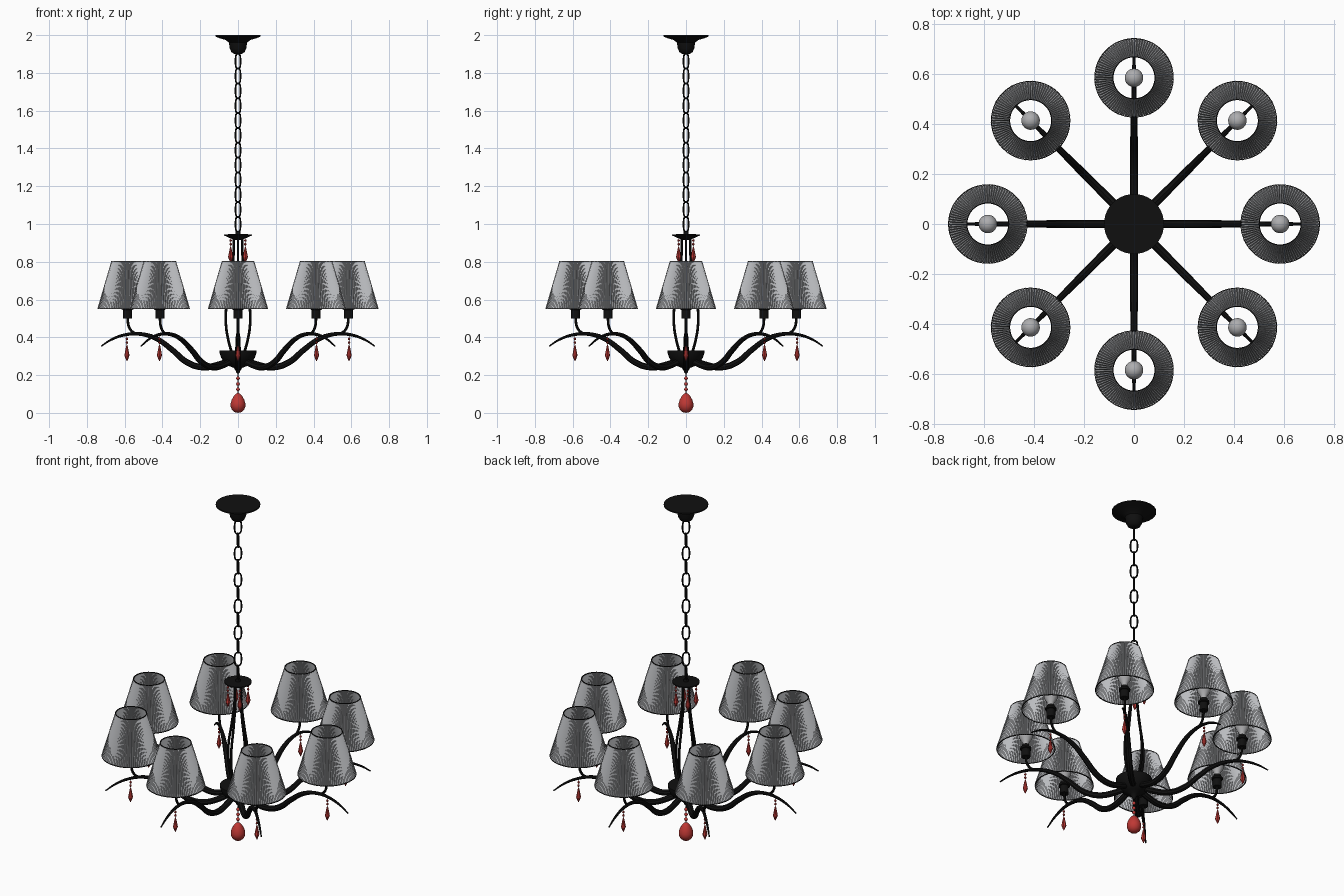
import bpy, bmesh
from math import pi, sin, cos, radians
from mathutils import Vector

cube = bpy.data.objects.get("Cube")
if cube:
    bpy.data.objects.remove(cube, do_unlink=True)


def material(name, rgb, rough=0.5):
    m = bpy.data.materials.new(name)
    m.use_nodes = True
    m.diffuse_color = (*rgb, 1)
    bsdf = next(n for n in m.node_tree.nodes if n.type == 'BSDF_PRINCIPLED')
    bsdf.inputs["Base Color"].default_value = (*rgb, 1)
    bsdf.inputs["Roughness"].default_value = rough
    return m


BLACK = material("black metal", (0.005, 0.005, 0.005))
RED = material("red glass", (0.52, 0.04, 0.035))
SHADE = material("grey pleated fabric", (0.5, 0.51, 0.53))
BULB = material("bulb glass", (0.42, 0.42, 0.43))


def finish(name, mesh, mat, smooth):
    mesh.materials.clear()
    mesh.materials.append(mat)
    for p in mesh.polygons:
        p.use_smooth = smooth
    if smooth:
        mesh.set_sharp_from_angle(angle=radians(40))
    obj = bpy.data.objects.new(name, mesh)
    bpy.context.scene.collection.objects.link(obj)
    return obj


def lathe(name, profile, mat, segs=32, pleat=0.0, smooth=True):
    """Revolve (radius, z) points about z; pleat folds every other column inward."""
    bm = bmesh.new()
    rings = []
    for r, z in profile:
        ring = []
        for i in range(segs):
            a = 2 * pi * i / segs
            rr = r * (1 - pleat * (i % 2))
            ring.append(bm.verts.new((rr * cos(a), rr * sin(a), z)))
        rings.append(ring)
    for low, high in zip(rings, rings[1:]):
        for i in range(segs):
            j = (i + 1) % segs
            bm.faces.new((low[i], low[j], high[j], high[i]))
    bmesh.ops.remove_doubles(bm, verts=bm.verts, dist=1e-5)
    bmesh.ops.recalc_face_normals(bm, faces=bm.faces)
    mesh = bpy.data.meshes.new(name)
    bm.to_mesh(mesh)
    bm.free()
    return finish(name, mesh, mat, smooth)


def tube(name, points, thickness, mat, cyclic=False, res=6):
    """Round tube through (x, z) points; thickness holds one radius per point."""
    cu = bpy.data.curves.new(name, 'CURVE')
    cu.dimensions = '3D'
    cu.bevel_depth = 1.0
    cu.bevel_resolution = 2
    cu.resolution_u = res
    cu.use_fill_caps = True
    sp = cu.splines.new('BEZIER')
    sp.bezier_points.add(len(points) - 1)
    sp.use_cyclic_u = cyclic
    for bp, (x, z), r in zip(sp.bezier_points, points, thickness):
        bp.co = (x, 0, z)
        bp.radius = r
        bp.handle_left_type = bp.handle_right_type = 'AUTO'
    tmp = bpy.data.objects.new(name + "_path", cu)
    bpy.context.scene.collection.objects.link(tmp)
    bpy.context.view_layer.update()
    deps = bpy.context.evaluated_depsgraph_get()
    mesh = bpy.data.meshes.new_from_object(tmp.evaluated_get(deps))
    bpy.data.objects.remove(tmp, do_unlink=True)
    bpy.data.curves.remove(cu)
    return finish(name, mesh, mat, True)


def around(obj, count, radius=0.0, z=0.0, start=0.0):
    """Place the part and its copies evenly around the centre."""
    for i in range(count):
        o = obj if i == 0 else obj.copy()
        if i:
            bpy.context.scene.collection.objects.link(o)
        a = start + 2 * pi * i / count
        o.location = Vector((radius * cos(a), radius * sin(a), z))
        o.rotation_euler = (0, 0, a)


def ball(r, z, steps=8, stretch=1.0):
    return [(r * sin(pi * i / steps), z - r * stretch * cos(pi * i / steps))
            for i in range(steps + 1)]


# Ceiling canopy
lathe("ceiling_canopy", [(0, 2), (0.12, 2), (0.12, 1.993), (0.1, 1.984), (0.065, 1.974),
                         (0.048, 1.96), (0.044, 1.93), (0.035, 1.91), (0.02, 1.9), (0, 1.898)],
      BLACK, 40)

# Chain of alternating links
W, H = 0.017, 0.04
oval = []
for i in range(5):
    a = pi * i / 4
    oval.append((W * cos(a), H - W + W * sin(a)))
oval += [(-x, -z) for x, z in oval]
link = tube("chain_link", oval, [0.0045] * len(oval), BLACK, True, 3)
LINKS = 12
for i in range(LINKS):
    o = link if i == 0 else link.copy()
    if i:
        bpy.context.scene.collection.objects.link(o)
    o.location = (0, 0, 1.862 - i * 0.0785)
    o.rotation_euler = (0, 0, pi / 4 + (i % 2) * pi / 2)

# Upper disc and the four bowed rods below it
lathe("upper_disc", [(0, 0.962), (0.012, 0.96), (0.014, 0.947), (0.074, 0.945), (0.074, 0.939),
                     (0.055, 0.931), (0.035, 0.922), (0.015, 0.915), (0, 0.914)], BLACK)
around(tube("bowed_rod", [(0.022, 0.93), (0.024, 0.82), (0.042, 0.68), (0.062, 0.56),
                          (0.064, 0.47), (0.05, 0.38), (0.03, 0.31)],
            [0.006, 0.006, 0.007, 0.007, 0.007, 0.007, 0.007], BLACK), 4)

# Central bowl with its finial
lathe("central_bowl", [(0, 0.33), (0.098, 0.33), (0.097, 0.315), (0.088, 0.29), (0.07, 0.265),
                       (0.045, 0.247), (0.022, 0.238), (0.014, 0.225), (0.008, 0.212),
                       (0, 0.205)], BLACK)

# Bottom bead string and large drop
lathe("bead_wire", [(0, 0.21), (0.002, 0.21), (0.002, 0.1), (0, 0.1)], BLACK, 6)
for z in (0.183, 0.153, 0.125):
    lathe("bottom_bead", ball(0.01, z, 6), RED, 12)
lathe("bottom_drop", [(0, 0), (0.018, 0.004), (0.032, 0.016), (0.039, 0.034), (0.039, 0.05),
                      (0.033, 0.07), (0.023, 0.088), (0.012, 0.101), (0, 0.107)], RED, 24)

# Sweeping arms
around(tube("arm", [(0.03, 0.285), (0.1, 0.256), (0.19, 0.242), (0.27, 0.268), (0.35, 0.335),
                    (0.43, 0.392), (0.52, 0.418), (0.6, 0.413), (0.67, 0.388), (0.725, 0.353)],
            [0.016, 0.017, 0.017, 0.0165, 0.015, 0.013, 0.01, 0.008, 0.006, 0.0035],
            BLACK), 8)
around(tube("light_stem", [(0.53, 0.417), (0.557, 0.428), (0.577, 0.455), (0.585, 0.505)],
            [0.007] * 4, BLACK), 8)

# Sockets, bulbs and pleated shades
R = 0.585
around(lathe("socket", [(0, 0), (0.024, 0), (0.024, 0.045), (0.031, 0.047), (0.031, 0.057),
                        (0.022, 0.06), (0.02, 0.075), (0, 0.075)], BLACK, 20), 8, R, 0.5)
around(lathe("bulb", [(0, 0), (0.016, 0), (0.018, 0.02)] + ball(0.037, 0.06, 12)[4:],
             BULB, 24), 8, R, 0.57)
around(lathe("pleated_shade", [(0.16, 0.55), (0.086, 0.803)], SHADE, 180, 0.05, False), 8, R)
for name, r, z in (("shade_lower_rim", 0.157, 0.551), ("shade_upper_rim", 0.084, 0.803)):
    t = 0.002
    around(lathe(name, [(r - t, z - t), (r + t, z - t), (r + t, z + t), (r - t, z + t),
                        (r - t, z - t)], BLACK, 48, 0, False), 8, R)

# Hanging glass drops on the arms and under the upper disc
def hanging_drop(name, count, radius, z, start=0.0):
    around(lathe(name + "_wire", [(0, 0.02), (0.0015, 0.02), (0.0015, -0.06), (0, -0.06)],
                 BLACK, 6), count, radius, z, start)
    for dz in (-0.012, -0.032):
        around(lathe(name + "_bead", ball(0.007, dz, 4), RED, 8, 0, False),
               count, radius, z, start)
    around(lathe(name + "_crystal", [(0, -0.132), (0.006, -0.12), (0.0135, -0.1),
                                     (0.009, -0.075), (0.004, -0.05), (0, -0.042)],
                 RED, 8, 0, False), count, radius, z, start)


hanging_drop("arm_drop", 8, 0.588, 0.404)
hanging_drop("upper_drop", 4, 0.055, 0.925, pi / 4)
